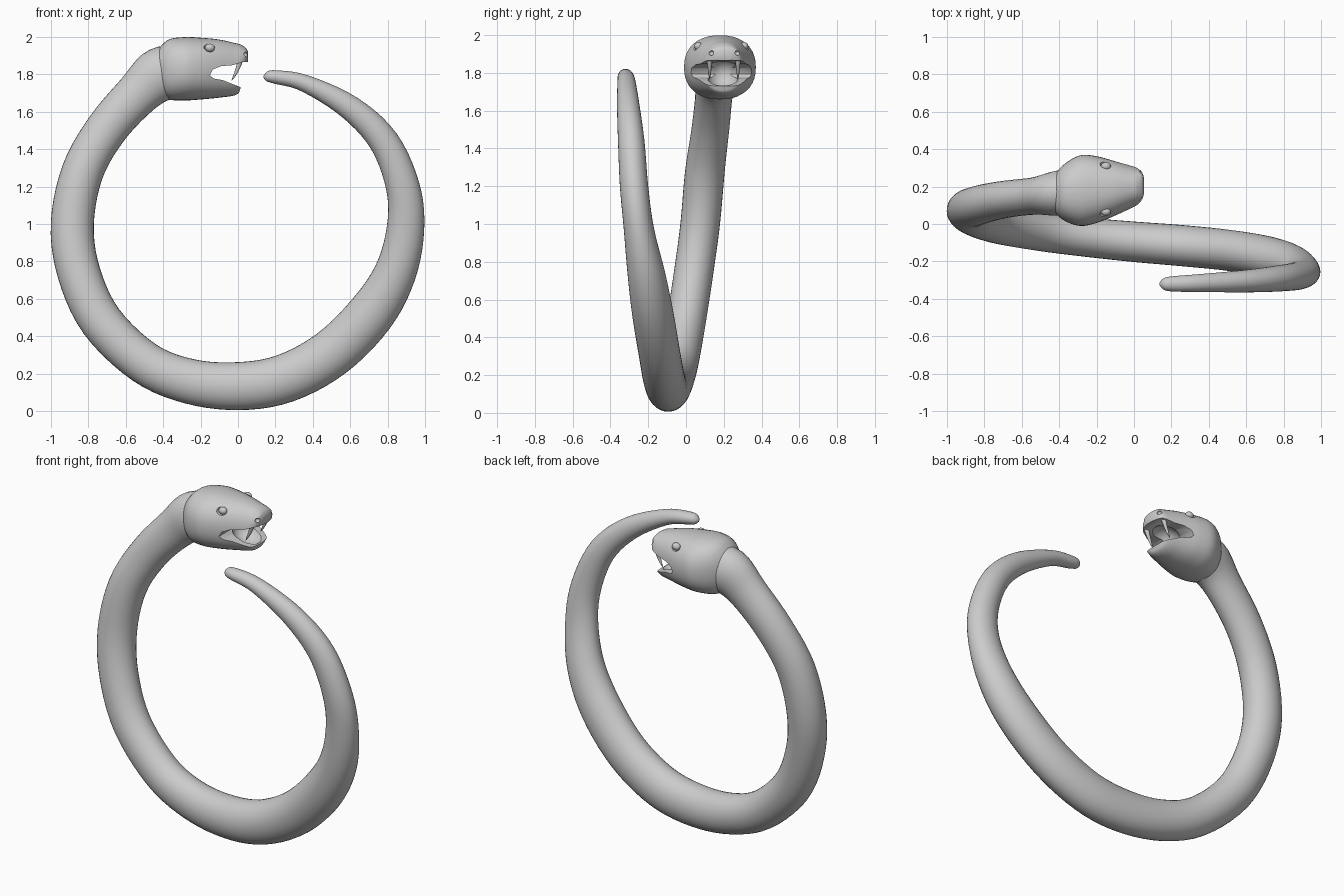
import bpy
import bmesh
import math
from mathutils import Vector

if "Cube" in bpy.data.objects:
    bpy.data.objects.remove(bpy.data.objects["Cube"])

grey = bpy.data.materials.new("clay grey")
grey.use_nodes = True
grey.diffuse_color = (0.6, 0.6, 0.6, 1)
grey.node_tree.nodes["Principled BSDF"].inputs["Base Color"].default_value = grey.diffuse_color


def finish(name, bm):
    """Turn a bmesh into a grey object with outward faces."""
    bmesh.ops.recalc_face_normals(bm, faces=bm.faces)
    mesh = bpy.data.meshes.new(name)
    bm.to_mesh(mesh)
    bm.free()
    mesh.materials.append(grey)
    obj = bpy.data.objects.new(name, mesh)
    bpy.context.collection.objects.link(obj)
    return obj


def smooth(obj, angle=40):
    bpy.ops.object.select_all(action="DESELECT")
    obj.select_set(True)
    bpy.context.view_layer.objects.active = obj
    bpy.ops.object.shade_smooth_by_angle(angle=math.radians(angle))


def spline(stations, steps):
    """Catmull-Rom curve through stations of any dimension."""
    pts = [Vector(s) for s in stations]
    pts = [pts[0]] + pts + [pts[-1]]
    out = []
    for a, b, c, d in zip(pts, pts[1:], pts[2:], pts[3:]):
        for i in range(steps):
            t = i / steps
            out.append(b + (c - a) * (t / 2) + (a * 2 - b * 5 + c * 4 - d) * (t * t / 2)
                       + (b * 3 - a - c * 3 + d) * (t ** 3 / 2))
    return out + [pts[-1]]


def loft(name, stations, steps=6, sides=32, power=1.0, upright=False):
    """Skin oval rings along a path; station = x, y, z, radius in xz, radius in y."""
    path = spline(stations, steps)
    bm = bmesh.new()
    rings = []
    for i, s in enumerate(path):
        t = path[min(i + 1, len(path) - 1)] - path[max(i - 1, 0)]
        up = Vector((0, 0, 1)) if upright else Vector((-t[2], 0, t[0])).normalized()
        ring = []
        for k in range(sides):
            a = math.tau * k / sides
            c, q = math.cos(a), math.sin(a)
            c = math.copysign(abs(c) ** power, c)
            q = math.copysign(abs(q) ** power, q)
            side = Vector((0, 1, 0))
            ring.append(bm.verts.new(Vector(s[:3]) + up * (c * s[3]) + side * (q * s[4])))
        rings.append(ring)
    for a, b in zip(rings, rings[1:]):
        for k in range(sides):
            n = (k + 1) % sides
            bm.faces.new((a[k], a[n], b[n], b[k]))
    bm.faces.new(rings[0])
    bm.faces.new(rings[-1])
    return finish(name, bm)


def ball(name, centre, size):
    bm = bmesh.new()
    bmesh.ops.create_uvsphere(bm, u_segments=24, v_segments=16, radius=1)
    for v in bm.verts:
        v.co = Vector(centre) + Vector(v.co[i] * size[i] for i in range(3))
    return finish(name, bm)


def cut(target, cutter):
    mod = target.modifiers.new("cut", "BOOLEAN")
    mod.operation = "DIFFERENCE"
    mod.solver = "EXACT"
    mod.object = cutter
    bpy.context.view_layer.objects.active = target
    bpy.ops.object.modifier_apply(modifier=mod.name)
    bpy.data.objects.remove(cutter)


# Body: neck, down around the ring and up to the tail tip
body = loft("body", [
    (-.28, .18, 1.83, .12, .12), (-.41, .165, 1.8, .145, .12),
    (-.53, .15, 1.7, .12, .1), (-.7, .13, 1.51, .112, .1),
    (-.83, .1, 1.28, .112, .105), (-.885, .075, 1, .115, .105),
    (-.85, .04, .74, .115, .105), (-.73, 0, .48, .115, .105),
    (-.5, -.04, .26, .115, .105), (-.26, -.07, .16, .12, .105),
    (0, -.095, .134, .128, .108), (.25, -.115, .175, .13, .11),
    (.5, -.14, .31, .13, .11), (.71, -.175, .52, .127, .11),
    (.84, -.21, .74, .112, .1), (.895, -.25, .98, .1, .08),
    (.88, -.275, 1.2, .09, .075), (.78, -.29, 1.44, .08, .07),
    (.6, -.305, 1.62, .066, .06), (.36, -.315, 1.75, .046, .048),
    (.2, -.32, 1.785, .036, .04), (.155, -.32, 1.785, .026, .028),
    (.137, -.32, 1.782, .006, .006)], steps=5)
smooth(body)

# Head: given as x, middle y, half width, bottom and top
sections = [
    (-.45, .16, .07, 1.74, 1.9), (-.38, .168, .145, 1.67, 1.98),
    (-.29, .178, .188, 1.66, 1.998), (-.2, .184, .178, 1.665, 1.995),
    (-.1, .19, .145, 1.675, 1.985), (-.01, .198, .112, 1.69, 1.965),
    (.015, .2, .1, 1.73, 1.958), (.042, .203, .075, 1.84, 1.94),
    (.054, .204, .04, 1.865, 1.92)]
head = loft("head", [(x, y, (lo + hi) / 2, (hi - lo) / 2, w)
                     for x, y, w, lo, hi in sections], sides=40, power=.88, upright=True)

# Open mouth: side profile of the gap, cut right through
gap = [(-.15, 1.795), (-.135, 1.825), (-.09, 1.843), (-.03, 1.848), (.03, 1.866),
       (.2, 1.87), (.2, 1.73), (.02, 1.728), (-.03, 1.748), (-.08, 1.768), (-.13, 1.777)]
bm = bmesh.new()
near = [bm.verts.new((x, -.3, z)) for x, z in gap]
far = [bm.verts.new((x, .7, z)) for x, z in gap]
bm.faces.new(near)
bm.faces.new(far)
for i in range(len(gap)):
    j = (i + 1) % len(gap)
    bm.faces.new((near[i], near[j], far[j], far[i]))
cut(head, finish("mouth_cutter", bm))
cut(head, ball("palate_cutter", (-.06, .195, 1.795), (.1, .085, .085)))

# Eye sockets, eyes, nostrils and fangs on both sides
for side, sign in (("right", -1), ("left", 1)):
    eye = Vector((-.15, .187 + sign * .135, 1.945))
    cut(head, ball("socket_cutter", eye, (.032, .03, .026)))
    smooth(ball(side + "_eye", eye - Vector((0, sign * .014, .004)), (.026, .022, .022)))
    cut(head, ball("nostril_cutter", (.04, .203 + sign * .068, 1.905), (.015, .015, .013)))
    y = .2 + sign * .075
    fang = loft(side + "_fang", [(.012, y, 1.875, .016, .016), (.0, y, 1.835, .011, .011),
                                 (-.018, y, 1.795, .007, .007), (-.035, y, 1.765, .001, .001)],
                steps=4, sides=12)
    smooth(fang)
smooth(head, 45)
